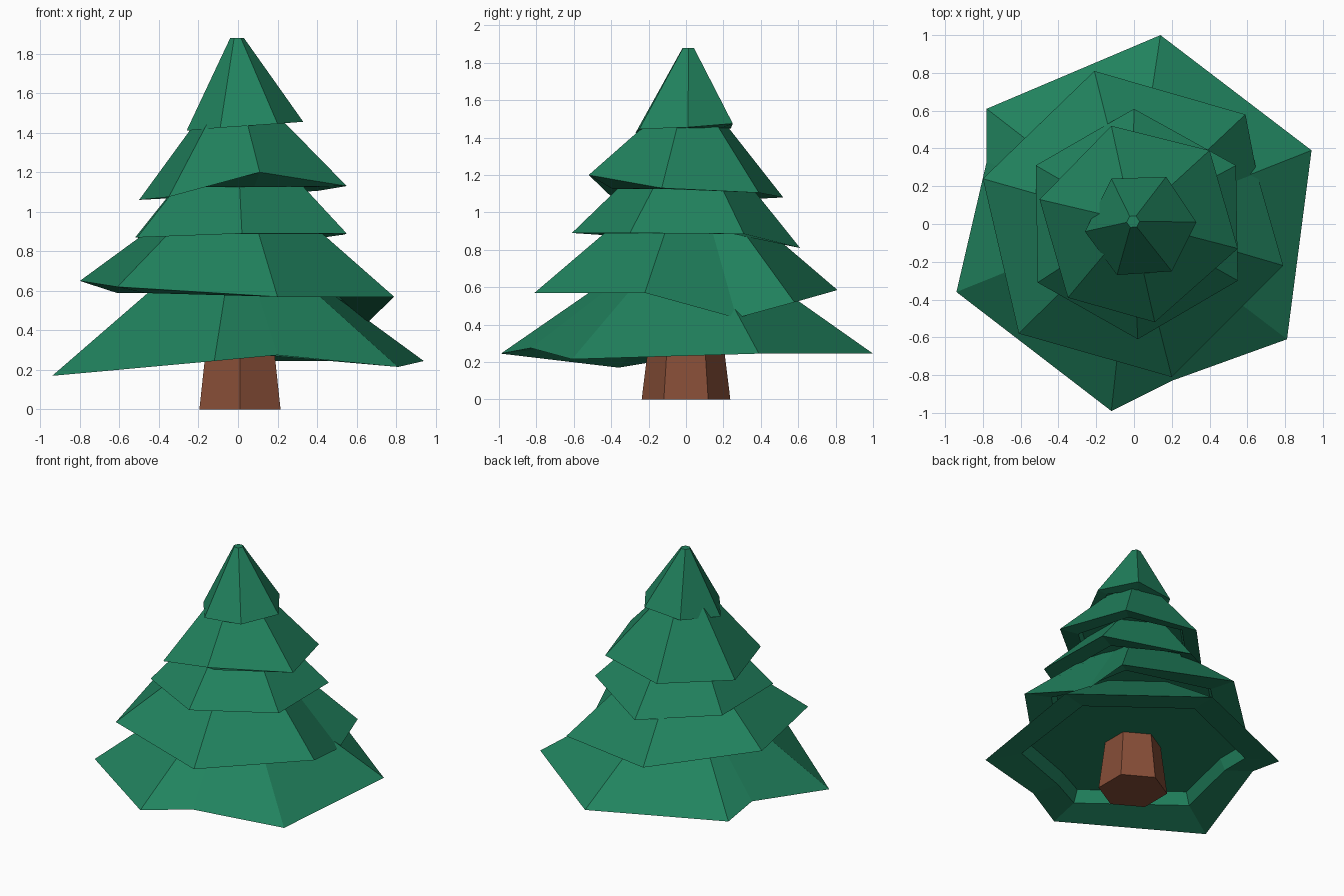
import bpy, bmesh, math

cube = bpy.data.objects.get("Cube")
if cube:
    bpy.data.objects.remove(cube)


def make_material(name, rgb):
    mat = bpy.data.materials.new(name)
    mat.use_nodes = True
    color = (*rgb, 1.0)
    mat.diffuse_color = color
    bsdf = mat.node_tree.nodes["Principled BSDF"]
    bsdf.inputs["Base Color"].default_value = color
    bsdf.inputs["Roughness"].default_value = 0.9
    return mat


green = make_material("pine_green", (0.015, 0.225, 0.112))
brown = make_material("bark_brown", (0.24, 0.075, 0.038))


def loft(name, rings, mat):
    """Skin closed rings of equal length and cap both ends, flat shaded."""
    bm = bmesh.new()
    loops = [[bm.verts.new(p) for p in ring] for ring in rings]
    for low, high in zip(loops, loops[1:]):
        for i in range(len(low)):
            j = (i + 1) % len(low)
            bm.faces.new((low[i], low[j], high[j], high[i]))
    bm.faces.new(reversed(loops[0]))
    bm.faces.new(loops[-1])
    bmesh.ops.recalc_face_normals(bm, faces=bm.faces)
    mesh = bpy.data.meshes.new(name)
    bm.to_mesh(mesh)
    bm.free()
    obj = bpy.data.objects.new(name, mesh)
    mesh.materials.append(mat)
    bpy.context.collection.objects.link(obj)
    return obj


AXIS = (-0.01, 0.015)


def branch_tier(name, rim, top_scale, top_z):
    """Crooked skirt: hollow underside, outer rim, then a narrow top."""
    size = sum(math.hypot(x, y) for x, y, z in rim) / len(rim)
    level = sum(z for x, y, z in rim) / len(rim)

    def ring(k, height):
        return [(AXIS[0] + (x - AXIS[0]) * k, AXIS[1] + (y - AXIS[1]) * k, height)
                for x, y, z in rim]

    ceiling = ring(0.72, level + 0.12 * size)
    lip = ring(0.76, level + 0.03 * size)
    return loft(name, [ceiling, lip, rim, ring(top_scale, top_z)], green)


# Branch tiers, each rim listed counterclockwise
branch_tier("bottom_branches", [
    (0.94, 0.39, 0.245), (0.14, 1.0, 0.245), (-0.78, 0.61, 0.255), (-0.78, 0.33, 0.30),
    (-0.94, -0.36, 0.17), (-0.12, -0.99, 0.245), (0.2, -0.83, 0.275), (0.81, -0.61, 0.215),
], 0.33, 0.71)

branch_tier("lower_branches", [
    (0.79, -0.22, 0.57), (0.65, 0.27, 0.435), (0.59, 0.58, 0.52), (-0.21, 0.81, 0.585),
    (-0.80, 0.24, 0.65), (-0.61, -0.58, 0.62), (0.20, -0.81, 0.57),
], 0.36, 1.02)

branch_tier("middle_branches", [
    (0.55, -0.30, 0.89), (0.54, 0.31, 0.885), (0.0, 0.61, 0.81),
    (-0.52, 0.31, 0.87), (-0.51, -0.31, 0.87), (0.02, -0.61, 0.89),
], 0.42, 1.24)

branch_tier("upper_branches", [
    (0.55, -0.13, 1.13), (0.40, 0.39, 1.105), (-0.12, 0.52, 1.08),
    (-0.50, 0.13, 1.06), (-0.35, -0.39, 1.075), (0.11, -0.52, 1.20),
], 0.3, 1.53)

branch_tier("tree_top", [
    (0.33, 0.01, 1.455), (0.17, 0.25, 1.475), (-0.12, 0.24, 1.45),
    (-0.26, -0.04, 1.41), (-0.09, -0.27, 1.425), (0.20, -0.25, 1.445),
], 0.115, 1.88)

# Tapered six-sided trunk
trunk_rings = []
for radius, z in ((0.237, 0.0), (0.175, 0.5)):
    trunk_rings.append([(0.01 + radius * math.cos(a), radius * math.sin(a), z)
                        for a in (math.radians(30 + 60 * i) for i in range(6))])
loft("trunk", trunk_rings, brown)
